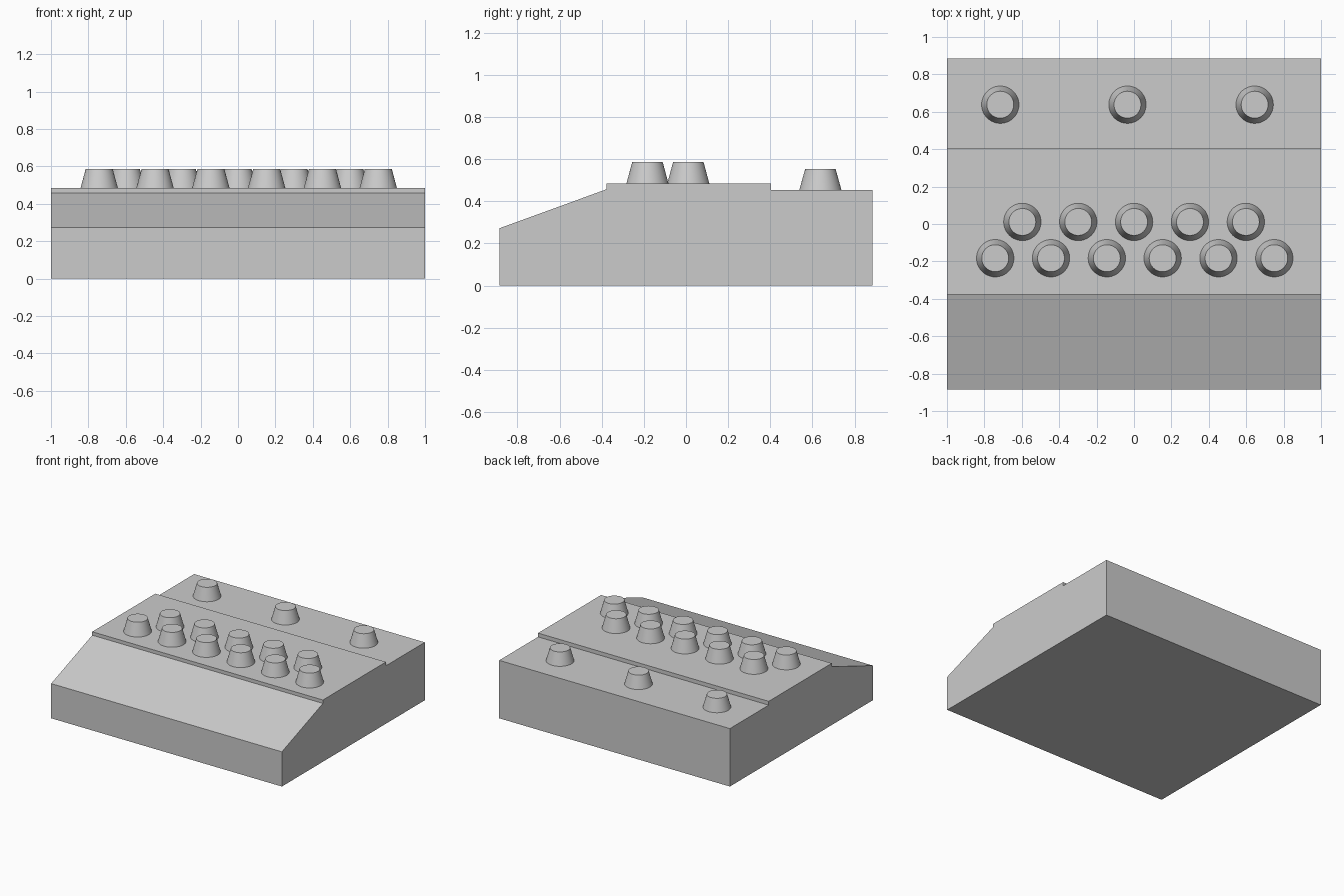
import bpy, bmesh

if "Cube" in bpy.data.objects:
    bpy.data.objects.remove(bpy.data.objects["Cube"])

def extrude_profile(name, profile, half_width):
    """Sweep a (y, z) side profile across x."""
    bm = bmesh.new()
    face = bm.faces.new([bm.verts.new((-half_width, y, z)) for y, z in profile])
    ext = bmesh.ops.extrude_face_region(bm, geom=[face])
    moved = [g for g in ext["geom"] if isinstance(g, bmesh.types.BMVert)]
    bmesh.ops.translate(bm, verts=moved, vec=(2 * half_width, 0, 0))
    bmesh.ops.recalc_face_normals(bm, faces=bm.faces)
    mesh = bpy.data.meshes.new(name)
    bm.to_mesh(mesh)
    bm.free()
    obj = bpy.data.objects.new(name, mesh)
    bpy.context.collection.objects.link(obj)
    return obj

def knob_row(name, count, first_x, last_x, y, base_z, height=0.103):
    """Evenly spaced tapered knobs, slightly sunk into the panel."""
    sink = 0.004
    for i in range(count):
        x = first_x + (last_x - first_x) * i / (count - 1)
        bpy.ops.mesh.primitive_cone_add(
            vertices=48, radius1=0.101, radius2=0.072, depth=height + sink,
            location=(x, y, base_z + (height - sink) / 2))
        bpy.context.object.name = f"{name}_{i + 1}"
        bpy.ops.object.shade_smooth_by_angle()

# Case: sloped front, raised middle panel, lower rear shelf
extrude_profile("case", [
    (-0.885, 0), (0.885, 0), (0.885, 0.454), (0.404, 0.454), (0.404, 0.484),
    (-0.377, 0.484), (-0.377, 0.457), (-0.885, 0.272)], 1.0)

# Knobs: two staggered rows on the panel, three on the rear shelf
knob_row("front_knob", 6, -0.742, 0.75, -0.183, 0.484)
knob_row("middle_knob", 5, -0.597, 0.598, 0.011, 0.484)
knob_row("rear_knob", 3, -0.715, 0.645, 0.638, 0.454, 0.1)
